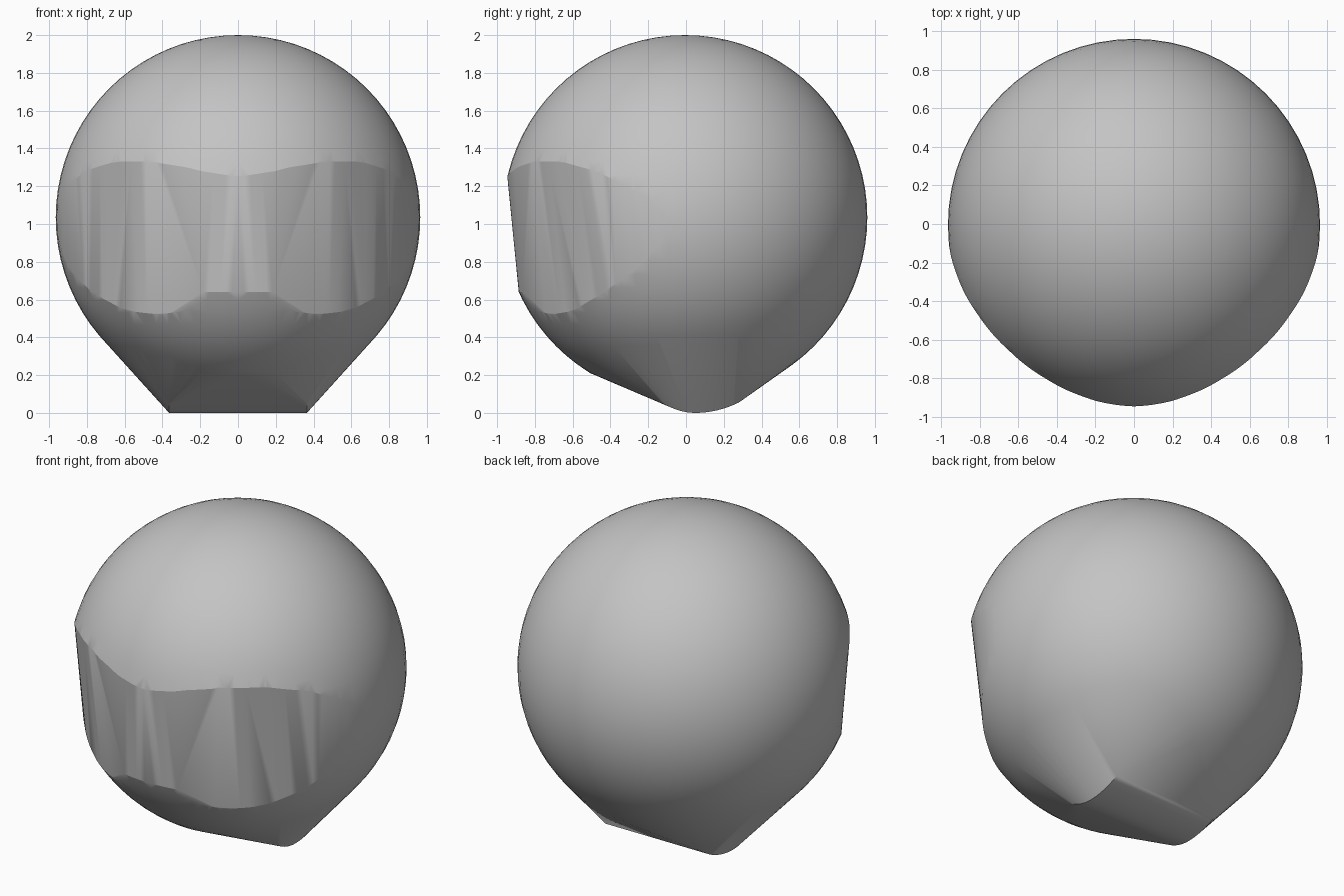
import bpy, bmesh, math
from mathutils import Vector

cube = bpy.data.objects.get("Cube")
if cube:
    bpy.data.objects.remove(cube, do_unlink=True)

R = 0.965
CENTRE = Vector((0, -0.005, 2 - R))
NECK_Z = 0.21

# Face opening: angle from the front, lower height, upper height
OPENING = [(0, 0.64, 1.25), (12, 0.64, 1.28), (17, 0.55, 1.30), (30, 0.52, 1.33),
           (45, 0.54, 1.33), (60, 0.63, 1.28), (75, 0.77, 1.17), (84, 0.95, 1.05)]


def opening_at(angle):
    """Lower and upper height of the opening, or None beside it."""
    for (a0, l0, u0), (a1, l1, u1) in zip(OPENING, OPENING[1:]):
        if a0 <= angle <= a1:
            t = (angle - a0) / (a1 - a0)
            return l0 + (l1 - l0) * t, u0 + (u1 - u0) * t
    return None


def on_sphere(angle, z):
    """Point on the shell at an angle from the front and a height."""
    r = math.sqrt(max(R * R - (z - CENTRE.z) ** 2, 0))
    a = math.radians(angle)
    return Vector((r * math.sin(a), CENTRE.y - r * math.cos(a), z))


bm = bmesh.new()

# Round shell, left open at the neck and face
bmesh.ops.create_uvsphere(bm, u_segments=64, v_segments=40, radius=R)
bmesh.ops.translate(bm, verts=bm.verts, vec=CENTRE)
drop = []
for v in bm.verts:
    d = v.co - CENTRE
    band = opening_at(abs(math.degrees(math.atan2(d.x, -d.y))))
    if v.co.z < NECK_Z or (band and band[0] < v.co.z < band[1]):
        drop.append(v)
bmesh.ops.delete(bm, geom=drop, context='VERTS')
bmesh.ops.delete(bm, geom=bm.edges[:], context='EDGES_FACES')

# Rims of the opening and the neck
points = []
for i in range(-42, 43):
    points += [on_sphere(i * 2, z) for z in opening_at(abs(i * 2))]
points += [on_sphere(i * 360 / 64, NECK_Z) for i in range(64)]

# Rounded cheek tips reaching the ground
for side in (-1, 1):
    for i in range(17):
        t = i / 8 - 1
        y = 0.05 + (0.18 if t < 0 else 0.23) * t
        points.append(Vector((side * 0.365, y, 0.055 * t * t)))
for p in points:
    bm.verts.new(p)

# Wrap everything in one taut skin
bmesh.ops.remove_doubles(bm, verts=bm.verts, dist=0.004)
hull = bmesh.ops.convex_hull(bm, input=bm.verts)
loose = [v for v in bm.verts if not v.link_faces]
bmesh.ops.delete(bm, geom=loose, context='VERTS')
bmesh.ops.recalc_face_normals(bm, faces=bm.faces)

mesh = bpy.data.meshes.new("helmet_hull")
bm.to_mesh(mesh)
bm.free()
helmet = bpy.data.objects.new("helmet_hull", mesh)
bpy.context.collection.objects.link(helmet)

# Plain grey
grey = bpy.data.materials.new("grey")
grey.use_nodes = True
colour = (0.55, 0.55, 0.55, 1)
grey.diffuse_color = colour
grey.node_tree.nodes["Principled BSDF"].inputs["Base Color"].default_value = colour
mesh.materials.append(grey)

bpy.ops.object.select_all(action='DESELECT')
helmet.select_set(True)
bpy.context.view_layer.objects.active = helmet
bpy.ops.object.shade_smooth_by_angle(angle=math.radians(20))
